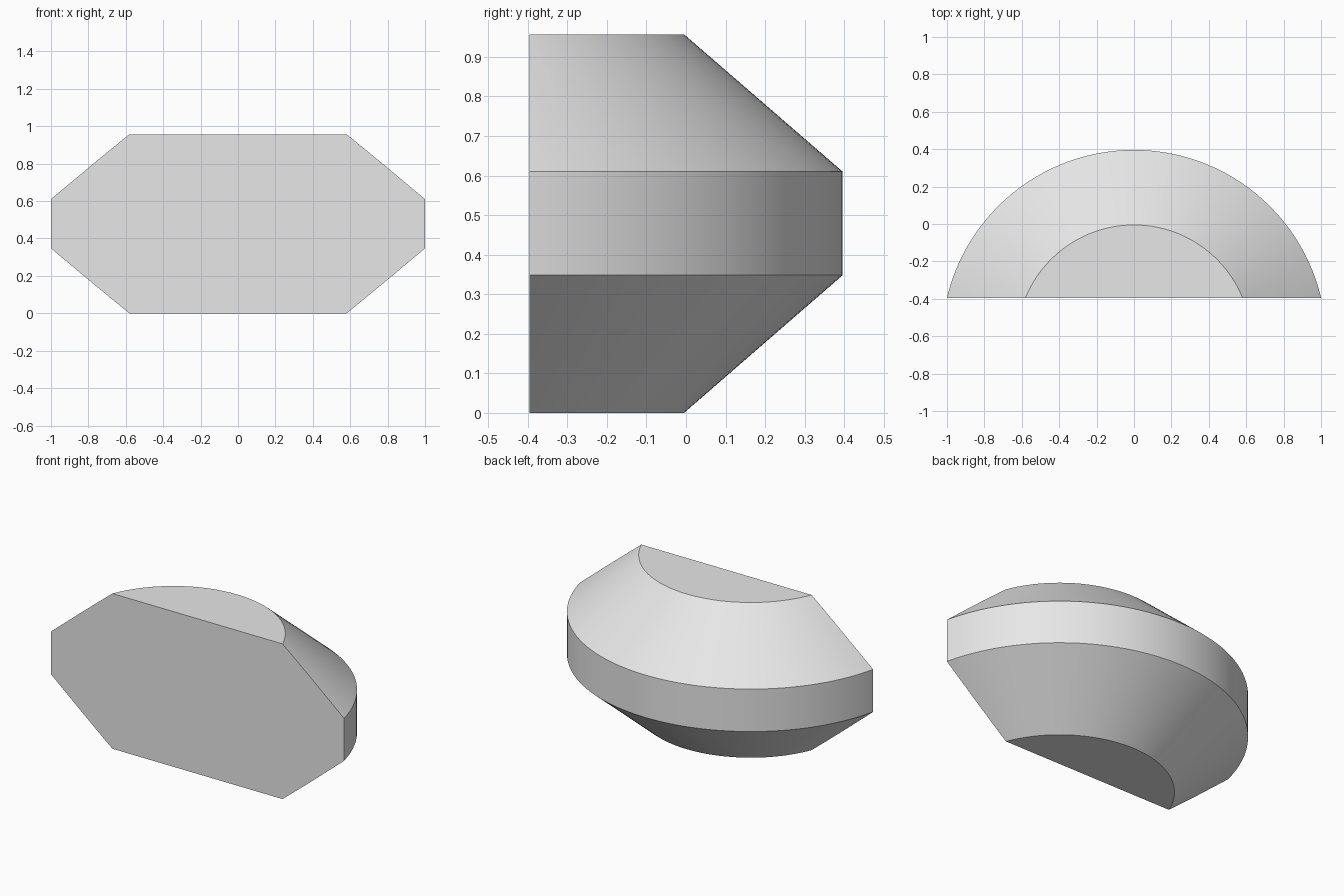
import bpy
import bmesh
import math

cube = bpy.data.objects.get("Cube")
if cube:
    bpy.data.objects.remove(cube, do_unlink=True)

# Single plain grey
grey = bpy.data.materials.new("light_grey")
grey.use_nodes = True
color = (0.8, 0.8, 0.8, 1.0)
grey.diffuse_color = color
grey.node_tree.nodes["Principled BSDF"].inputs["Base Color"].default_value = color

# Bevelled disc: stacked rings around an axis just in front of the flat face
AXIS_Y, FRONT_Y, SEGMENTS = -0.632, -0.395, 128
PROFILE = [(0.627, 0.0), (1.028, 0.348), (1.028, 0.61), (0.627, 0.957)]

bm = bmesh.new()
rings = []
for radius, z in PROFILE:
    angles = [math.tau * i / SEGMENTS for i in range(SEGMENTS)]
    rings.append([bm.verts.new((radius * math.cos(a), AXIS_Y + radius * math.sin(a), z))
                  for a in angles])
for low, high in zip(rings, rings[1:]):
    for i in range(SEGMENTS):
        j = (i + 1) % SEGMENTS
        bm.faces.new((low[i], low[j], high[j], high[i]))
bm.faces.new(rings[0][::-1])
bm.faces.new(rings[-1])

# Slice away the front part and close the flat face
cut = bmesh.ops.bisect_plane(bm, geom=bm.verts[:] + bm.edges[:] + bm.faces[:],
                             plane_co=(0, FRONT_Y, 0), plane_no=(0, -1, 0),
                             clear_outer=True)
edges = [e for e in cut["geom_cut"] if isinstance(e, bmesh.types.BMEdge)]
bmesh.ops.contextual_create(bm, geom=edges)
bmesh.ops.recalc_face_normals(bm, faces=bm.faces[:])

mesh = bpy.data.meshes.new("bevelled_disc_segment")
bm.to_mesh(mesh)
bm.free()
mesh.materials.append(grey)
segment = bpy.data.objects.new("bevelled_disc_segment", mesh)
bpy.context.collection.objects.link(segment)

# Smooth round walls with crisp rims
bpy.ops.object.select_all(action="DESELECT")
segment.select_set(True)
bpy.context.view_layer.objects.active = segment
bpy.ops.object.shade_smooth_by_angle(angle=math.radians(25))
